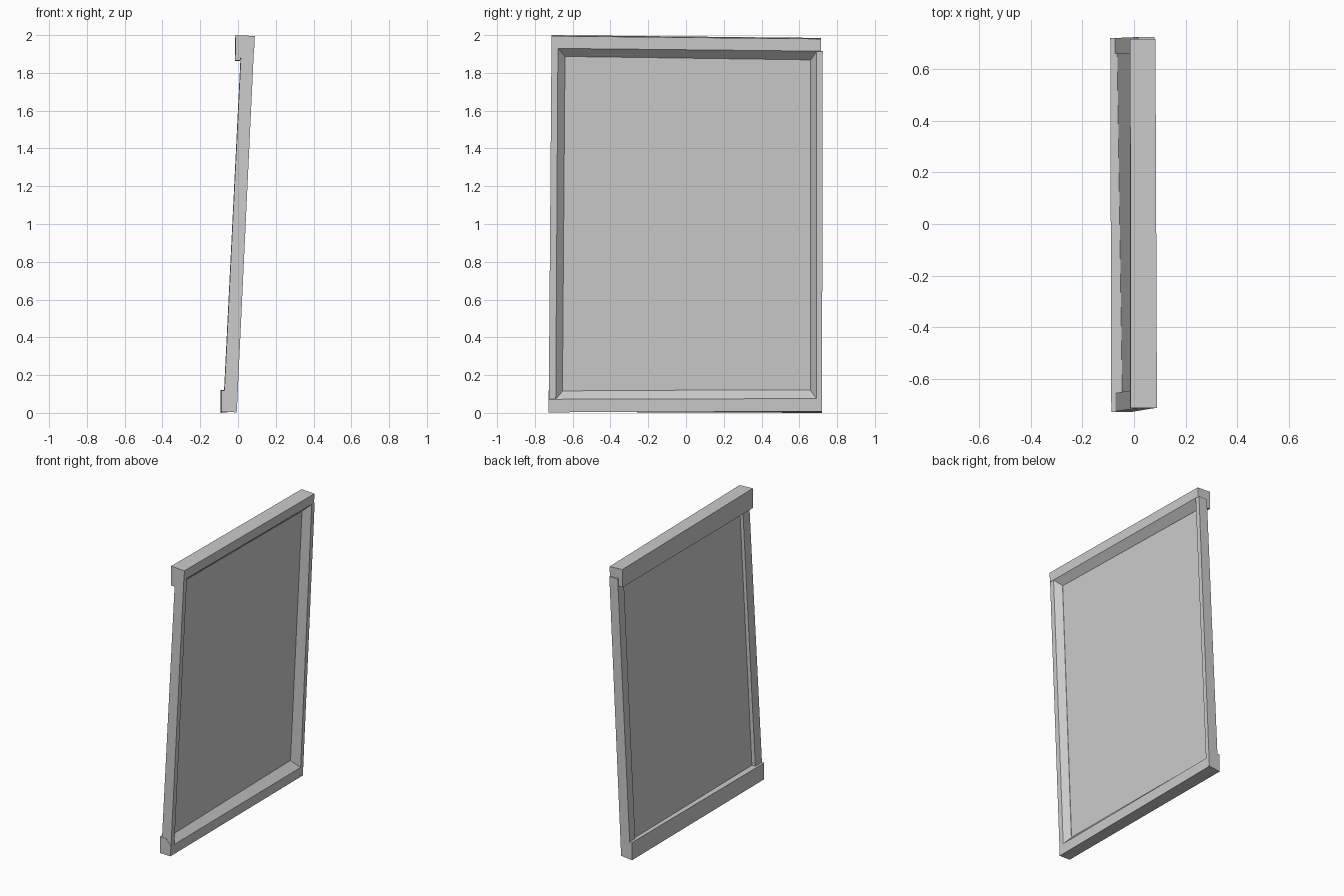
import bpy, bmesh

if "Cube" in bpy.data.objects:
    bpy.data.objects.remove(bpy.data.objects["Cube"])


def loft(name, ring_a, ring_b):
    """Closed prism between two matching end sections."""
    bm = bmesh.new()
    a = [bm.verts.new(p) for p in ring_a]
    b = [bm.verts.new(p) for p in ring_b]
    bm.faces.new(a)
    bm.faces.new(b[::-1])
    n = len(a)
    for i in range(n):
        j = (i + 1) % n
        bm.faces.new((a[i], b[i], b[j], a[j]))
    bmesh.ops.recalc_face_normals(bm, faces=bm.faces)
    mesh = bpy.data.meshes.new(name)
    bm.to_mesh(mesh)
    bm.free()
    obj = bpy.data.objects.new(name, mesh)
    bpy.context.collection.objects.link(obj)
    return obj


def rail(name, y0, sec0, y1, sec1):
    return loft(name, [(x, y0, z) for x, z in sec0], [(x, y1, z) for x, z in sec1])


def stile(name, z0, sec0, z1, sec1):
    return loft(name, [(x, y, z0) for x, y in sec0], [(x, y, z1) for x, y in sec1])


def stile_section(back, mid, front, outer, lip, inner):
    # Chamfered on the front, flat on the back
    return [(back, outer), (front, outer), (front, lip), (mid, inner), (back, inner)]


# Top rail: hangs over the back, chamfered towards the panel, slightly skewed
rail("top_rail",
     -0.712, [(-0.013, 2.0), (0.089, 1.995), (0.086, 1.93), (0.043, 1.888), (0.012, 1.878), (0.012, 1.866), (-0.015, 1.866)],
     0.716, [(-0.015, 1.985), (0.083, 1.98), (0.08, 1.915), (0.030, 1.868), (0.010, 1.868), (0.010, 1.862), (-0.016, 1.862)])

# Bottom rail: stands proud of the stiles at the back
rail("bottom_rail",
     -0.728, [(-0.088, 0.005), (-0.007, 0.003), (-0.003, 0.072), (-0.042, 0.118), (-0.07, 0.118), (-0.088, 0.118)],
     0.720, [(-0.092, 0.0), (-0.009, 0.008), (-0.005, 0.076), (-0.06, 0.122), (-0.075, 0.122), (-0.092, 0.122)])

# Side stiles, leaning back with the frame
stile("front_stile",
      0.015, stile_section(-0.077, -0.044, -0.006, -0.727, -0.690, -0.655),
      1.96, stile_section(0.019, 0.047, 0.086, -0.712, -0.678, -0.640))
stile("rear_stile",
      0.015, stile_section(-0.079, -0.060, -0.008, 0.720, 0.691, 0.660),
      1.915, stile_section(0.015, 0.030, 0.079, 0.724, 0.691, 0.660))

# Thin panel set into the frame near the back
corners = [(-0.042, -0.665, 0.105), (-0.062, 0.67, 0.105),
           (0.028, 0.67, 1.885), (0.043, -0.655, 1.90)]
loft("panel", corners, [(x - 0.004, y, z) for x, y, z in corners])
